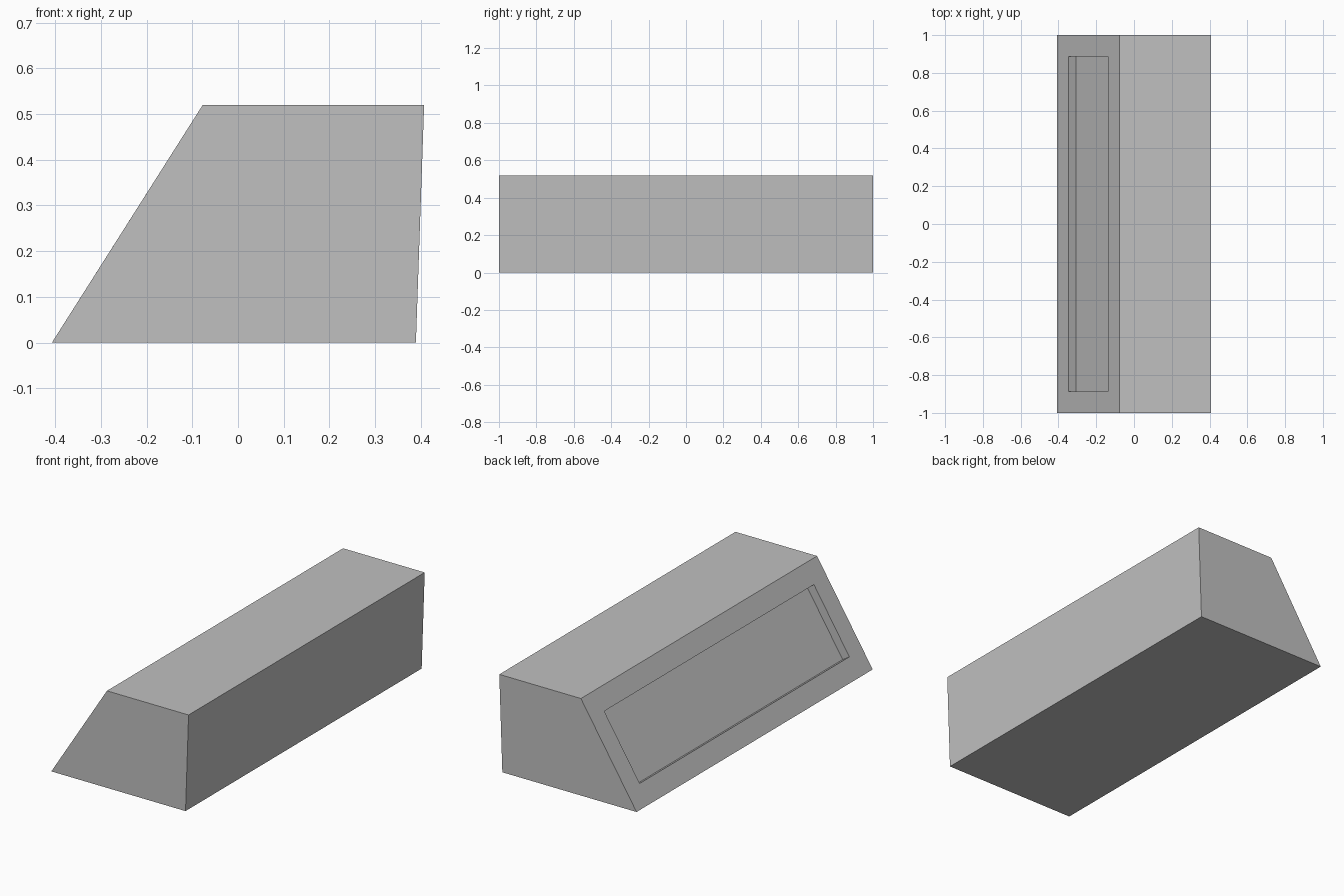
import bpy
import bmesh

cube = bpy.data.objects.get("Cube")
if cube:
    bpy.data.objects.remove(cube, do_unlink=True)

# Plain grey material
grey = bpy.data.materials.new("plain_grey")
grey.use_nodes = True
colour = (0.53, 0.53, 0.53, 1)
grey.diffuse_color = colour
grey.node_tree.nodes["Principled BSDF"].inputs["Base Color"].default_value = colour

# Block: wedge cross-section swept along y
profile = [(-0.407, 0), (0.389, 0), (0.407, 0.52), (-0.077, 0.52)]
bm = bmesh.new()
front = bm.faces.new([bm.verts.new((x, -1, z)) for x, z in profile])
swept = bmesh.ops.extrude_face_region(bm, geom=[front], use_keep_orig=True)
back_verts = [v for v in swept["geom"] if isinstance(v, bmesh.types.BMVert)]
bmesh.ops.translate(bm, verts=back_verts, vec=(0, 2, 0))
bmesh.ops.recalc_face_normals(bm, faces=bm.faces[:])
bm.normal_update()

# Shallow rectangular recess in the sloping side
slope = min(bm.faces, key=lambda f: f.normal.x)
bmesh.ops.inset_individual(bm, faces=[slope], thickness=0.112, use_even_offset=True)
bmesh.ops.inset_individual(bm, faces=[slope], thickness=0, depth=-0.047,
                           use_even_offset=True)

mesh = bpy.data.meshes.new("wedge_block")
bm.to_mesh(mesh)
bm.free()
mesh.materials.append(grey)
block = bpy.data.objects.new("wedge_block", mesh)
bpy.context.collection.objects.link(block)
